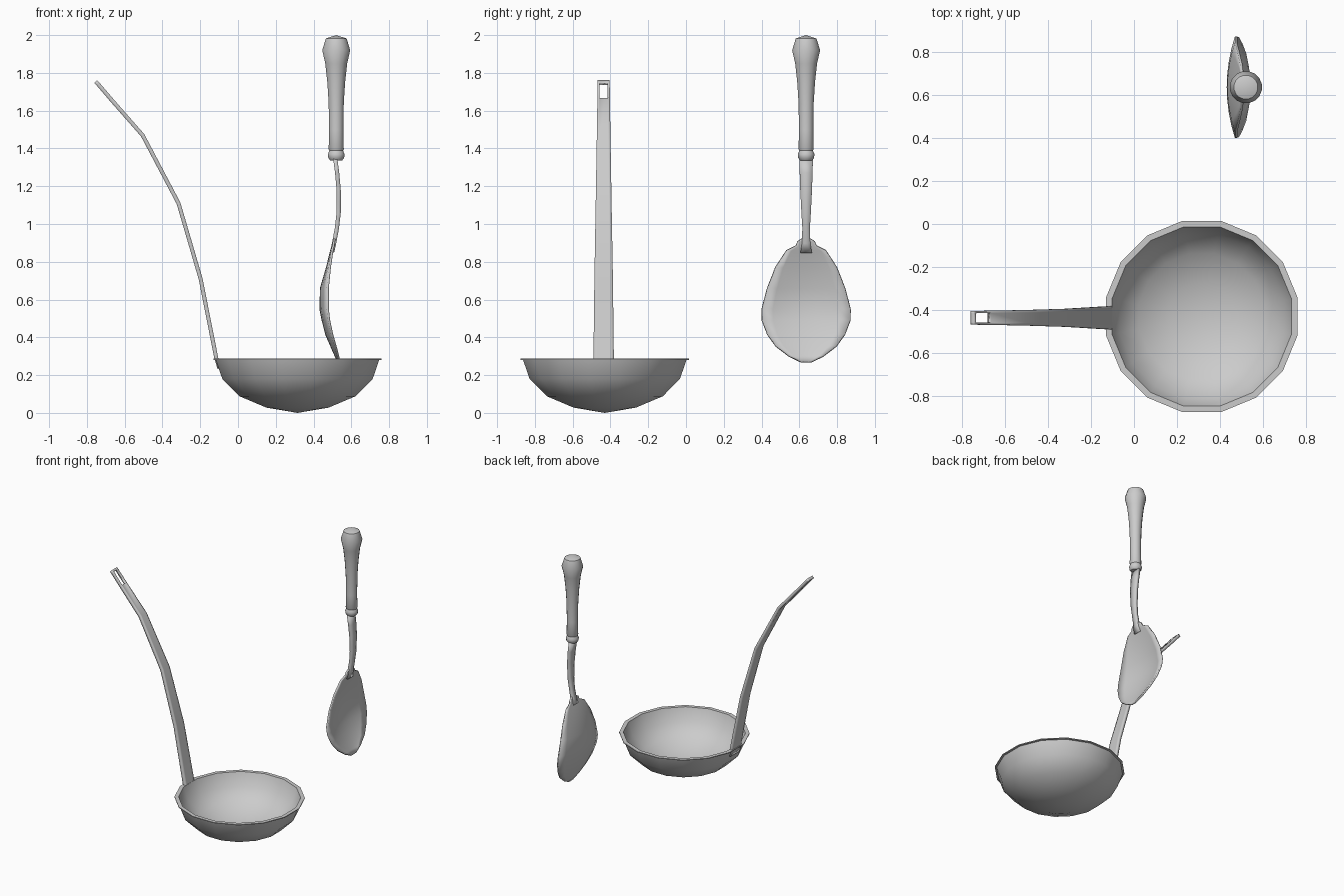
import bpy, bmesh
from math import cos, sin, pi

if "Cube" in bpy.data.objects:
    bpy.data.objects.remove(bpy.data.objects["Cube"])


def finish(bm, name, angle=40):
    bmesh.ops.recalc_face_normals(bm, faces=bm.faces[:])
    me = bpy.data.meshes.new(name)
    bm.to_mesh(me)
    bm.free()
    ob = bpy.data.objects.new(name, me)
    bpy.context.collection.objects.link(ob)
    bpy.ops.object.select_all(action='DESELECT')
    ob.select_set(True)
    bpy.context.view_layer.objects.active = ob
    bpy.ops.object.shade_smooth_by_angle(angle=angle * pi / 180)
    return ob


def lathe(name, profile, cx, cy, n):
    """Revolve (radius, z) points around a vertical axis; radius 0 makes a pole."""
    bm = bmesh.new()
    rings = []
    for r, z in profile:
        if r == 0:
            rings.append([bm.verts.new((cx, cy, z))] * n)
        else:
            r /= cos(pi / n)  # radii are measured across the flats
            rings.append([bm.verts.new((cx + r * cos((i + .5) * 2 * pi / n),
                                        cy + r * sin((i + .5) * 2 * pi / n), z))
                          for i in range(n)])
    for a, b in zip(rings, rings[1:]):
        for i in range(n):
            j = (i + 1) % n
            bm.faces.new(list(dict.fromkeys((a[i], a[j], b[j], b[i]))))
    return finish(bm, name)


def strip(name, rows, cols, cy, thick, hole=None):
    """Sheet from rows (centre x, edge x, half width, z), dished across, then thickened."""
    bm = bmesh.new()
    grid = [[bm.verts.new((xc + (xe - xc) * t * t, cy + w * t, z)) for t in cols]
            for xc, xe, w, z in rows]
    for i in range(len(rows) - 1):
        for j in range(len(cols) - 1):
            if (i, j) != hole:
                bm.faces.new((grid[i][j], grid[i][j + 1], grid[i + 1][j + 1], grid[i + 1][j]))
    ob = finish(bm, name)
    mod = ob.modifiers.new("thickness", 'SOLIDIFY')
    mod.thickness = thick
    mod.offset = 0
    mod.use_even_offset = True
    return ob


# ladle bowl: outer shell, flat rim, inner shell
lathe("ladle_bowl", [(0, 0), (.165, .028), (.307, .088), (.398, .18), (.432, .279),
                     (.445, .281), (.445, .287), (.417, .287), (.383, .187),
                     (.293, .105), (.155, .05), (0, .03)], .315, -.43, 16)

# ladle handle: bent tapering strap with a hanging slot
path = [(-.098, .055, .235), (-.115, .054, .29), (-.198, .049, .71), (-.315, .042, 1.11),
        (-.505, .036, 1.47), (-.672, .033, 1.66), (-.742, .032, 1.742), (-.753, .032, 1.754)]
strip("ladle_handle", [(x, x, w, z) for x, w, z in path],
      [-1, -.66, .66, 1], -.436, .021, hole=(5, 1))

# spoon grip: turned handle with a collar
sx, sy = .52, .636
lathe("spoon_grip", [(0, 2.0), (.055, 1.982), (.074, 1.92), (.058, 1.85), (.047, 1.75),
                     (.04, 1.64), (.038, 1.5), (.04, 1.395), (.036, 1.388), (.044, 1.37),
                     (.042, 1.35), (.032, 1.337), (0, 1.337)], sx, sy, 16)

# spoon neck: curved flat bar
neck = [(.515, .036, 1.345), (.525, .034, 1.27), (.533, .031, 1.18), (.533, .025, 1.06),
        (.524, .02, .98), (.509, .022, .90), (.498, .03, .85)]
strip("spoon_neck", [(x, x, w, z) for x, w, z in neck], [-1, 0, 1], sy, .022)

# spoon blade: dished oval
blade = [(.511, .511, .024, .922), (.508, .508, .046, .908), (.505, .505, .055, .885),
         (.494, .499, .105, .86), (.472, .486, .163, .77), (.44, .475, .206, .66),
         (.437, .475, .235, .55), (.449, .482, .234, .49), (.468, .498, .205, .415),
         (.495, .516, .16, .353), (.518, .53, .09, .3), (.535, .537, .025, .269)]
strip("spoon_blade", blade, [-1, -.75, -.5, -.25, 0, .25, .5, .75, 1], sy, .012)
